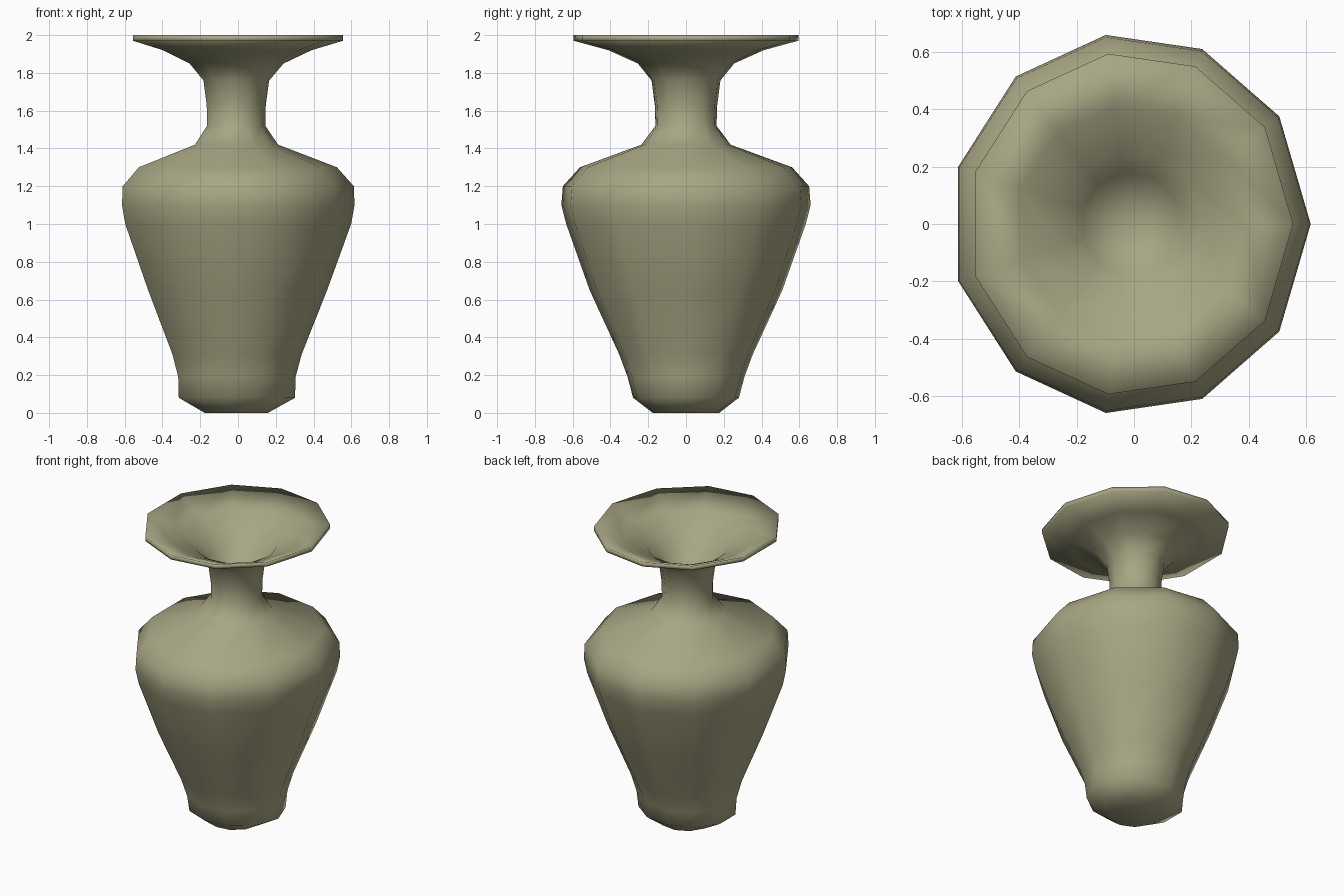
import bpy, bmesh
from math import sin, cos, radians

if "Cube" in bpy.data.objects:
    bpy.data.objects.remove(bpy.data.objects["Cube"])

# Eleven-sided outline, slightly uneven around the axis
HALF = [34.3, 66.5, 97.8, 129.4, 162.6]
ANGLES = [0] + HALF + [360 - a for a in reversed(HALF)]
CX = -0.013

# Profile rings: x radius, y radius, height
BODY = [
    (0.171, 0.178, 0.00), (0.315, 0.283, 0.08), (0.318, 0.312, 0.19),
    (0.350, 0.357, 0.31), (0.485, 0.515, 0.65), (0.612, 0.640, 1.00),
    (0.630, 0.666, 1.10), (0.626, 0.658, 1.20), (0.537, 0.567, 1.30),
    (0.225, 0.238, 1.42), (0.158, 0.163, 1.52), (0.160, 0.167, 1.63),
    (0.178, 0.184, 1.76), (0.255, 0.258, 1.85), (0.402, 0.415, 1.92),
    (0.569, 0.600, 1.97), (0.569, 0.600, 2.00),
]
# Inside of the mouth, following the flare down into the throat
MOUTH = [(0.400, 0.413, 1.925), (0.253, 0.256, 1.855), (0.175, 0.181, 1.765)]

bm = bmesh.new()


def ring(rx, ry, z):
    return [bm.verts.new((CX + rx * cos(radians(a)), ry * sin(radians(a)), z))
            for a in ANGLES]


def cap(loop, z):
    tip = bm.verts.new((CX, 0, z))
    for i in range(len(loop)):
        bm.faces.new((loop[i - 1], loop[i], tip))


# Lathe the body and mouth, then close base and throat
loops = [ring(*r) for r in BODY + MOUTH]
for low, high in zip(loops, loops[1:]):
    for i in range(len(low)):
        bm.faces.new((low[i - 1], low[i], high[i], high[i - 1]))
cap(loops[0], 0.0)
cap(loops[-1], 1.62)
bmesh.ops.recalc_face_normals(bm, faces=bm.faces)
for f in bm.faces:
    f.smooth = True

mesh = bpy.data.meshes.new("vase")
bm.to_mesh(mesh)
bm.free()
vase = bpy.data.objects.new("vase", mesh)
bpy.context.collection.objects.link(vase)

# Olive clay
clay = bpy.data.materials.new("olive_clay")
clay.diffuse_color = (0.39, 0.38, 0.23, 1)
clay.use_nodes = True
clay.node_tree.nodes["Principled BSDF"].inputs["Base Color"].default_value = clay.diffuse_color
mesh.materials.append(clay)
